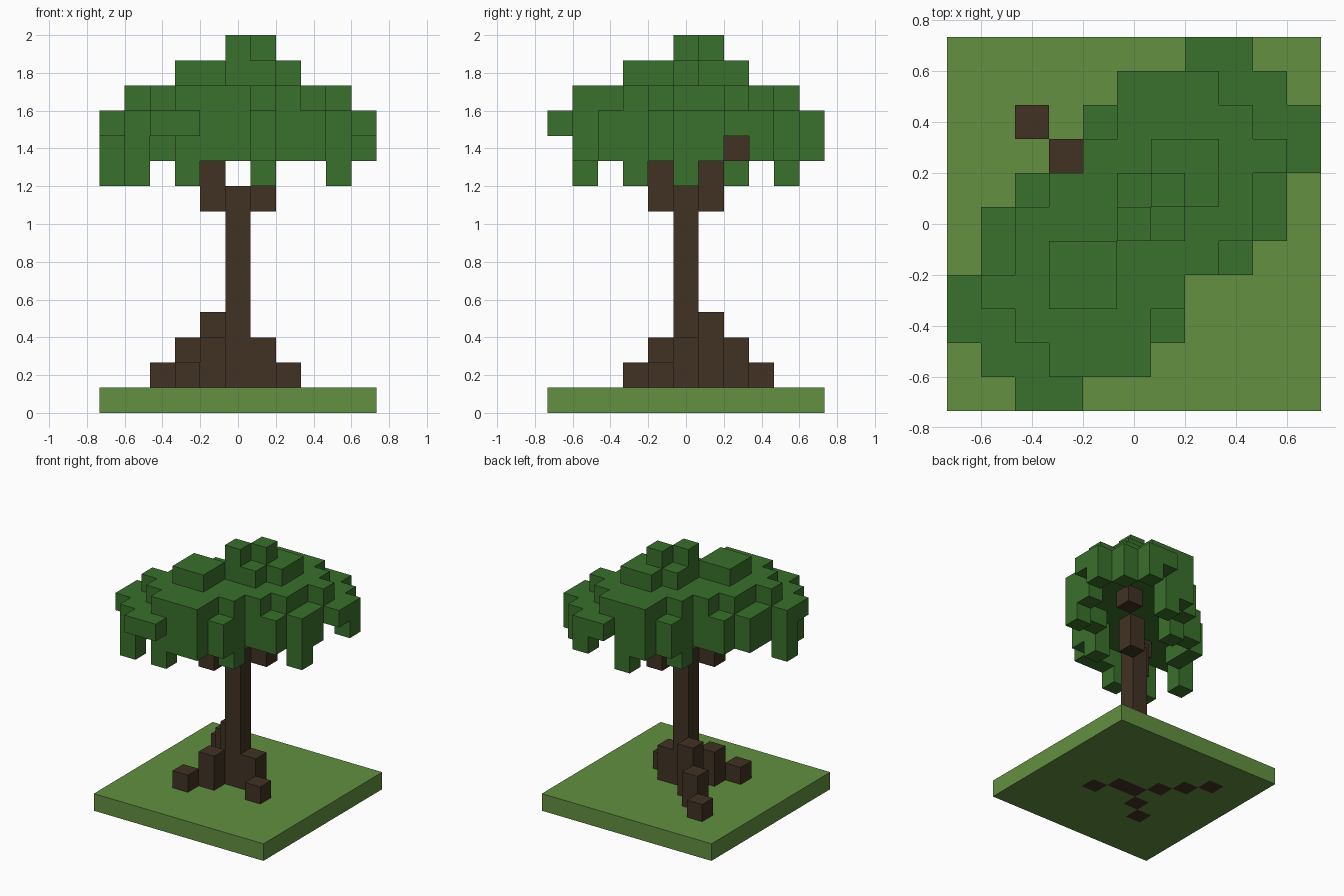
import bpy
import bmesh
from mathutils import Vector

default_cube = bpy.data.objects.get("Cube")
if default_cube:
    bpy.data.objects.remove(default_cube, do_unlink=True)

CELL = 2 / 15
SIDES = [Vector(d) for d in
         ((1, 0, 0), (-1, 0, 0), (0, 1, 0), (0, -1, 0), (0, 0, 1), (0, 0, -1))]


def make_material(name, colour):
    mat = bpy.data.materials.new(name)
    mat.use_nodes = True
    rgba = (*colour, 1)
    mat.diffuse_color = rgba
    mat.node_tree.nodes["Principled BSDF"].inputs["Base Color"].default_value = rgba
    return mat


def column(x, y, low, high):
    """Cells stacked from layer low to layer high."""
    return {(x, y, z) for z in range(low, high + 1)}


def slab(spans, z):
    """One layer of cells from rows given as y: (first x, last x)."""
    return {(x, y, z) for y, (a, b) in spans.items() for x in range(a, b + 1)}


def mirrored(spans):
    """Add the rows turned half way round the trunk."""
    rows = dict(spans)
    rows.update({-y: (-b, -a) for y, (a, b) in spans.items()})
    return rows


def build_blocks(name, cells, occupied, mat):
    """Draw only the block faces that touch open air."""
    bm = bmesh.new()
    for cell in sorted(cells):
        centre = Vector(cell) + Vector((0, 0, 0.5))
        for side in SIDES:
            if tuple(int(c) for c in Vector(cell) + side) in occupied:
                continue
            u = Vector((side.y, side.z, side.x))
            v = side.cross(u)
            corners = [centre + (side + u * a + v * b) / 2
                       for a, b in ((-1, -1), (1, -1), (1, 1), (-1, 1))]
            bm.faces.new([bm.verts.new(c * CELL) for c in corners])
    bmesh.ops.remove_doubles(bm, verts=bm.verts[:], dist=CELL / 100)
    mesh = bpy.data.meshes.new(name)
    bm.to_mesh(mesh)
    bm.free()
    mesh.materials.append(mat)
    bpy.context.collection.objects.link(bpy.data.objects.new(name, mesh))


# Trunk
trunk = column(0, 0, 0, 8)

# Roots step down away from the trunk and reach through the ground
roots = set()
for x, y, top in ((-1, 1, 3), (-2, 2, 2), (-3, 3, 1),
                  (1, 0, 2), (2, -1, 1), (-1, -1, 2), (-2, -2, 1)):
    roots |= column(x, y, 0, top)

# Two branches rising along the long axis of the crown
branches = set()
for s in (-1, 1):
    branches |= column(s, s, 8, 9) | column(2 * s, 2 * s, 10, 10)
wood = trunk | roots | branches

# Ground
ground = slab({y: (-5, 5) for y in range(-5, 6)}, 0) - wood

# Crown: widest layer, then the narrower layers above it
wide = slab(mirrored({5: (2, 3), 4: (0, 4), 3: (-1, 5), 2: (-1, 5),
                      1: (-3, 4), 0: (-4, 4)}), 11)
upper = slab(mirrored({4: (0, 2), 3: (0, 3), 2: (-1, 4),
                       1: (-2, 3), 0: (-3, 3)}), 12)
cap = slab({-2: (-2, -1), -1: (-2, -1), 0: (0, 1), 1: (0, 2), 2: (1, 2)}, 13)
tip = {(0, 0, 14), (1, 1, 14)}

# Rim of leaves under the widest layer, with a few gaps
gaps = {(5, 2), (2, 5), (-5, -3), (-2, -5), (-3, -5)}
rim = {(x, y, z - 1) for x, y, z in wide
       if (x, y) not in gaps and any(
           (x + int(s.x), y + int(s.y), z) not in wide for s in SIDES[:4])}

# Hanging leaf tufts
tufts = set()
for x, y in ((-4, -4), (-2, -4), (-5, -2), (1, -2), (-1, 2), (4, 0), (1, 4)):
    tufts |= column(x, y, 9, 10)

crown = (wide | upper | cap | tip | rim | tufts) - wood
occupied = wood | ground | crown

grass_green = make_material("grass green", (0.122, 0.279, 0.051))
bark_brown = make_material("bark brown", (0.053, 0.032, 0.017))
leaf_green = make_material("leaf green", (0.042, 0.162, 0.025))

build_blocks("ground", ground, occupied, grass_green)
build_blocks("trunk", trunk, occupied, bark_brown)
build_blocks("roots", roots, occupied, bark_brown)
build_blocks("branches", branches, occupied, bark_brown)
build_blocks("leaf_crown", crown, occupied, leaf_green)
